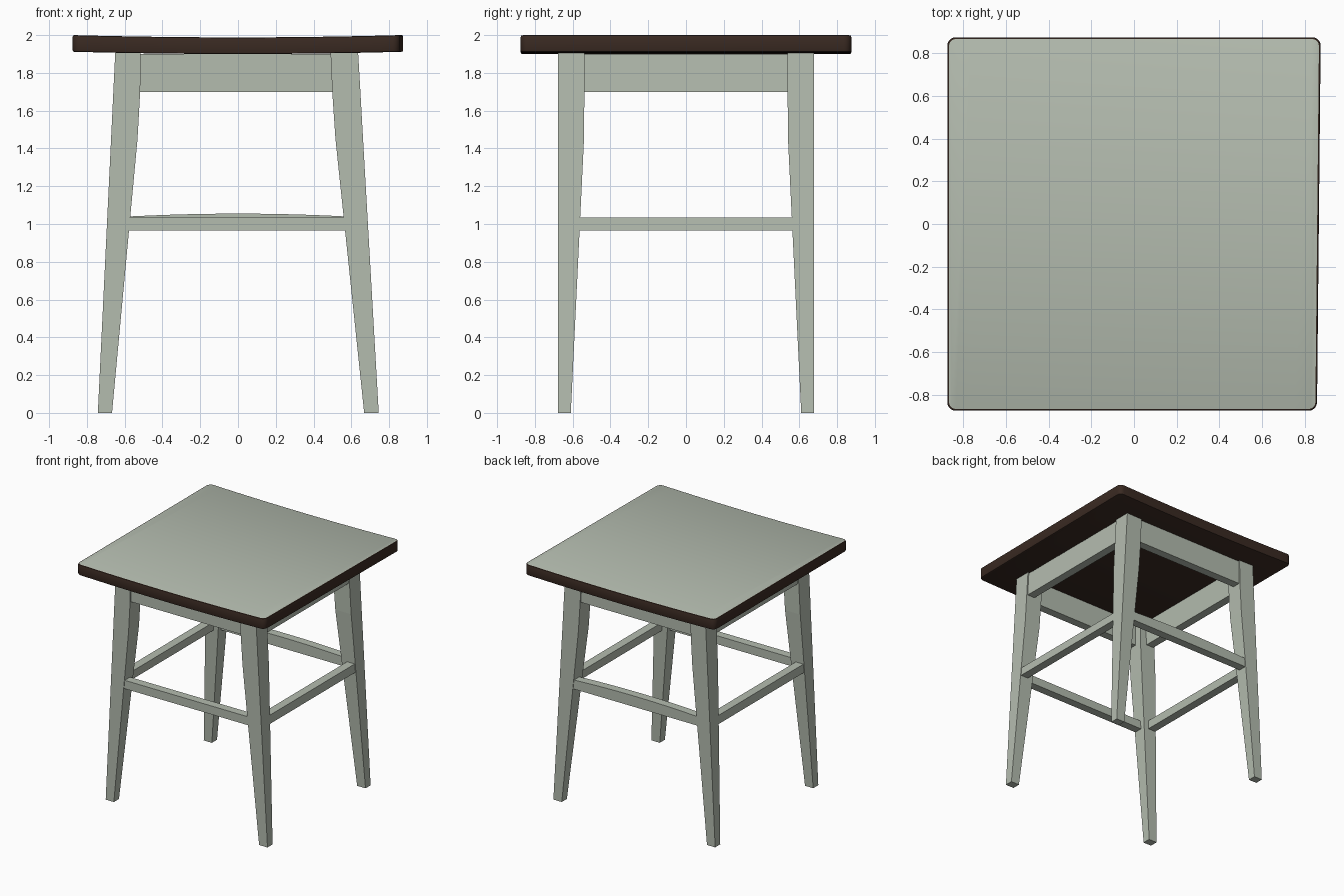
import bpy, bmesh
from mathutils import Vector

if "Cube" in bpy.data.objects:
    bpy.data.objects.remove(bpy.data.objects["Cube"])


def material(name, rgb):
    m = bpy.data.materials.new(name)
    m.diffuse_color = (*rgb, 1)
    m.use_nodes = True
    m.node_tree.nodes["Principled BSDF"].inputs["Base Color"].default_value = m.diffuse_color
    return m


GREEN = material("sage paint", (0.456, 0.503, 0.429))
BROWN = material("dark brown wood", (0.042, 0.023, 0.016))


def finish(name, bm, *mats):
    bmesh.ops.recalc_face_normals(bm, faces=bm.faces)
    me = bpy.data.meshes.new(name)
    bm.to_mesh(me)
    bm.free()
    for m in mats:
        me.materials.append(m)
    ob = bpy.data.objects.new(name, me)
    bpy.context.collection.objects.link(ob)
    return ob


def loft(sections):
    """Solid through rectangles (z, x0, x1, y0, y1), bottom to top."""
    bm = bmesh.new()
    rings = [[bm.verts.new((x, y, z)) for x, y in ((x0, y0), (x1, y0), (x1, y1), (x0, y1))]
             for z, x0, x1, y0, y1 in sections]
    for a, b in zip(rings, rings[1:]):
        for i in range(4):
            j = (i + 1) % 4
            bm.faces.new((a[i], a[j], b[j], b[i]))
    bm.faces.new(rings[0][::-1])
    bm.faces.new(rings[-1])
    return bm


def slice_x(bm, n, half):
    for i in range(1, n):
        bmesh.ops.bisect_plane(bm, geom=bm.verts[:] + bm.edges[:] + bm.faces[:],
                               plane_co=(half * (2 * i / n - 1), 0, 0), plane_no=(1, 0, 0))


# Leg profile: z, left outer/inner x, right inner/outer x, inner y, outer y
LEG = [(0.0, -0.742, -0.667, 0.668, 0.745, 0.61, 0.677),
       (1.45, -0.672, -0.532, 0.516, 0.662, 0.54, 0.677),
       (1.70, -0.660, -0.518, 0.499, 0.648, 0.538, 0.677),
       (1.906, -0.650, -0.515, 0.490, 0.636, 0.538, 0.677)]


def leg_at(z):
    for a, b in zip(LEG, LEG[1:]):
        if z <= b[0]:
            t = (z - a[0]) / (b[0] - a[0])
            return [p + (q - p) * t for p, q in zip(a, b)][1:]


# Four tapered legs
for end, s in (("front", -1), ("rear", 1)):
    for side, k in (("left", 1), ("right", 3)):
        secs = [(r[0], r[k], r[k + 1], *sorted((s * r[5], s * r[6]))) for r in LEG]
        finish(f"{end}_{side}_leg", loft(secs), GREEN)


def rails(kind, z0, z1, inset, thick, crown):
    """Four rails between the legs, following their slant."""
    for end, s in (("front", -1), ("rear", 1)):
        secs = []
        for z in (z0, z1):
            lo, li, ri, ro, yi, yo = leg_at(z)
            y = yo - inset
            secs.append((z, li - 0.01, ri + 0.01, *sorted((s * y, s * (y - thick)))))
        bm = loft(secs)
        if crown and s > 0:  # rear stretcher has a gently arched top
            slice_x(bm, 12, 0.57)
            for v in bm.verts:
                if v.co.z > z1 - 0.001:
                    v.co.z += 0.005 + crown * max(0, 1 - (v.co.x / 0.57) ** 2)
        finish(f"{end}_{kind}", bm, GREEN)
    for side in ("left", "right"):
        secs = []
        for z in (z0, z1):
            lo, li, ri, ro, yi, yo = leg_at(z)
            a = lo + inset if side == "left" else ro - inset - thick
            secs.append((z, a, a + thick, -yi - 0.01, yi + 0.01))
        finish(f"{side}_{kind}", loft(secs), GREEN)


rails("apron", 1.70, 1.90, 0.01, 0.07, 0)
rails("stretcher", 0.965, 1.035, 0.005, 0.07, 0.015)

# Seat: rounded board, gently dished across its width, painted top
H, TOP, THICK = 0.875, 2.0, 0.088
bm = loft([(TOP - THICK, -H, H, -H, H), (TOP, -H, H, -H, H)])
upright = [e for e in bm.edges if abs(e.verts[0].co.z - e.verts[1].co.z) > 0.01]
bmesh.ops.bevel(bm, geom=upright, offset=0.04, segments=5, profile=0.5, affect='EDGES')
bm.normal_update()
rim = [e for e in bm.edges if any(abs(f.normal.z) > 0.9 for f in e.link_faces)]
bmesh.ops.bevel(bm, geom=rim, offset=0.008, segments=2, profile=0.5, affect='EDGES')
slice_x(bm, 16, H)
for v in bm.verts:
    x, y, z = v.co
    v.co.z = z - 0.012 * (1 - (x / H) ** 2)
    if x > 0:  # right edge runs in slightly toward the front
        v.co.x = x * (1 - 0.02 * (H - y) / (2 * H))
bm.normal_update()
for f in bm.faces:
    f.material_index = 0 if f.normal.z > 0.95 else 1
seat = finish("seat", bm, GREEN, BROWN)
bpy.context.view_layer.objects.active = seat
seat.select_set(True)
bpy.ops.object.shade_smooth_by_angle(angle=0.6)
